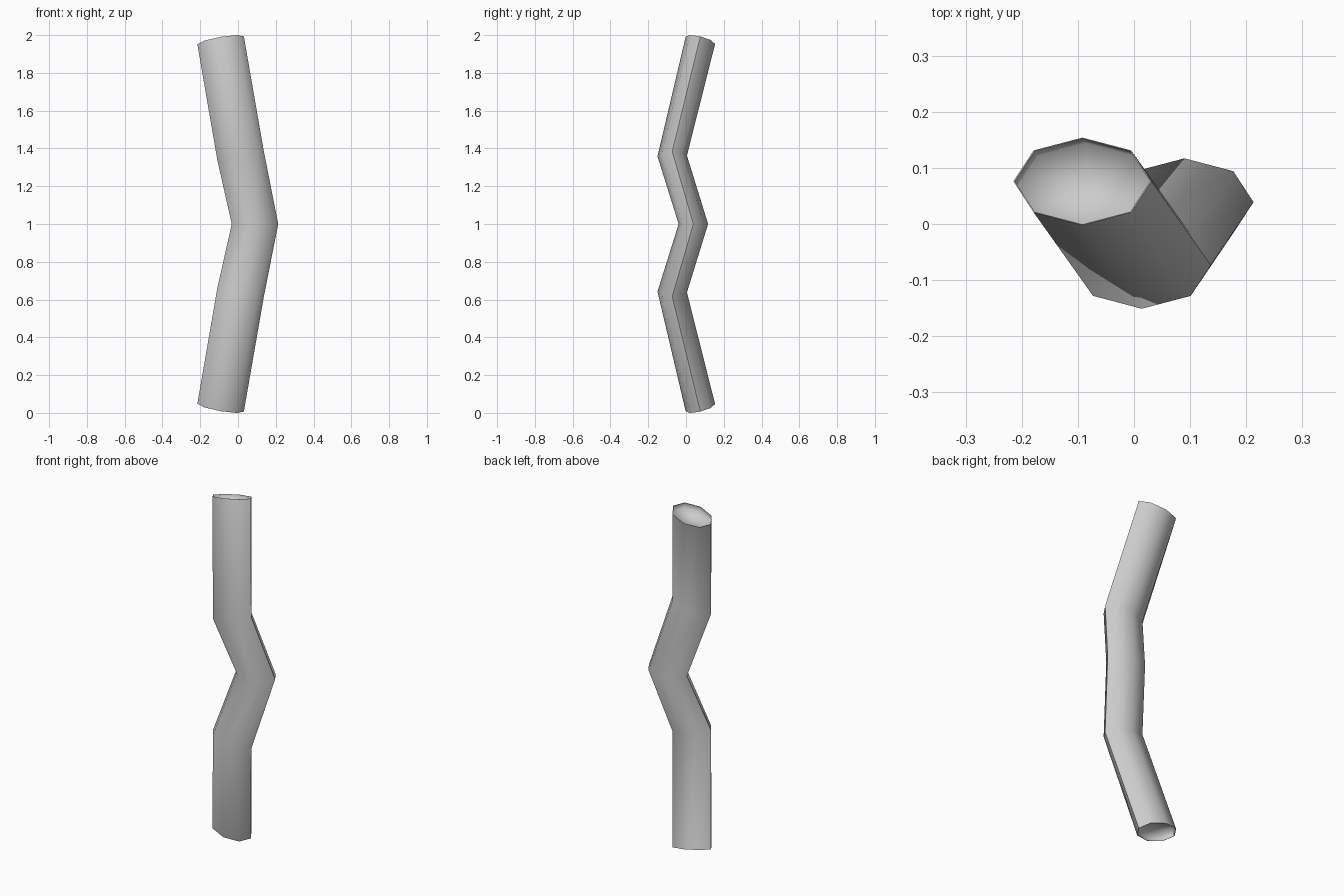
import bpy, bmesh, math
from mathutils import Vector

if "Cube" in bpy.data.objects:
    bpy.data.objects.remove(bpy.data.objects["Cube"])

SIDES, RX, RY = 8, 0.123, 0.078
RECESS = 0.035

# Zigzag path, lower half mirrored from the upper half about z = 1
upper = [Vector((0.09, 0.039, 1.0)), Vector((0.014, -0.073, 1.36)),
         Vector((-0.092, 0.076, 1.972))]
lower = [Vector((p.x, p.y, 2 - p.z)) for p in upper[:0:-1]]
path = lower + upper

bm = bmesh.new()


def ring(centre, normal, scale=1.0):
    """Elliptical section, sheared to lie square to the path."""
    verts = []
    for i in range(SIDES):
        a = math.tau * i / SIDES
        x, y = RX * scale * math.cos(a), RY * scale * math.sin(a)
        z = -(normal.x * x + normal.y * y) / normal.z
        verts.append(bm.verts.new(centre + Vector((x, y, z))))
    return verts


def bridge(a, b):
    for i in range(SIDES):
        j = (i + 1) % SIDES
        bm.faces.new((a[i], a[j], b[j], b[i]))


# Bent tube walls
dirs = [(b - a).normalized() for a, b in zip(path, path[1:])]
normals = [dirs[0]] + [a + b for a, b in zip(dirs, dirs[1:])] + [dirs[-1]]
rings = [ring(p, n) for p, n in zip(path, normals)]
for a, b in zip(rings, rings[1:]):
    bridge(a, b)

# Recessed end caps with a thin rim
for rim, end, inward in ((rings[0], path[0], dirs[0]), (rings[-1], path[-1], -dirs[-1])):
    lip = ring(end, inward, 0.98)
    floor_centre = end + inward * RECESS
    floor = ring(floor_centre, inward, 0.98)
    bridge(rim, lip)
    bridge(lip, floor)
    hub = bm.verts.new(floor_centre)
    for i in range(SIDES):
        bm.faces.new((floor[i], floor[(i + 1) % SIDES], hub))

bmesh.ops.recalc_face_normals(bm, faces=bm.faces)
for f in bm.faces:
    f.smooth = True
# Keep the rims crisp
for e in bm.edges:
    if len(e.link_faces) == 2 and e.calc_face_angle() > math.radians(60):
        at_floor = any(len(f.verts) == 3 for f in e.link_faces)
        e.smooth = at_floor

mesh = bpy.data.meshes.new("bent_tube")
bm.to_mesh(mesh)
bm.free()
obj = bpy.data.objects.new("bent_tube", mesh)
bpy.context.collection.objects.link(obj)
